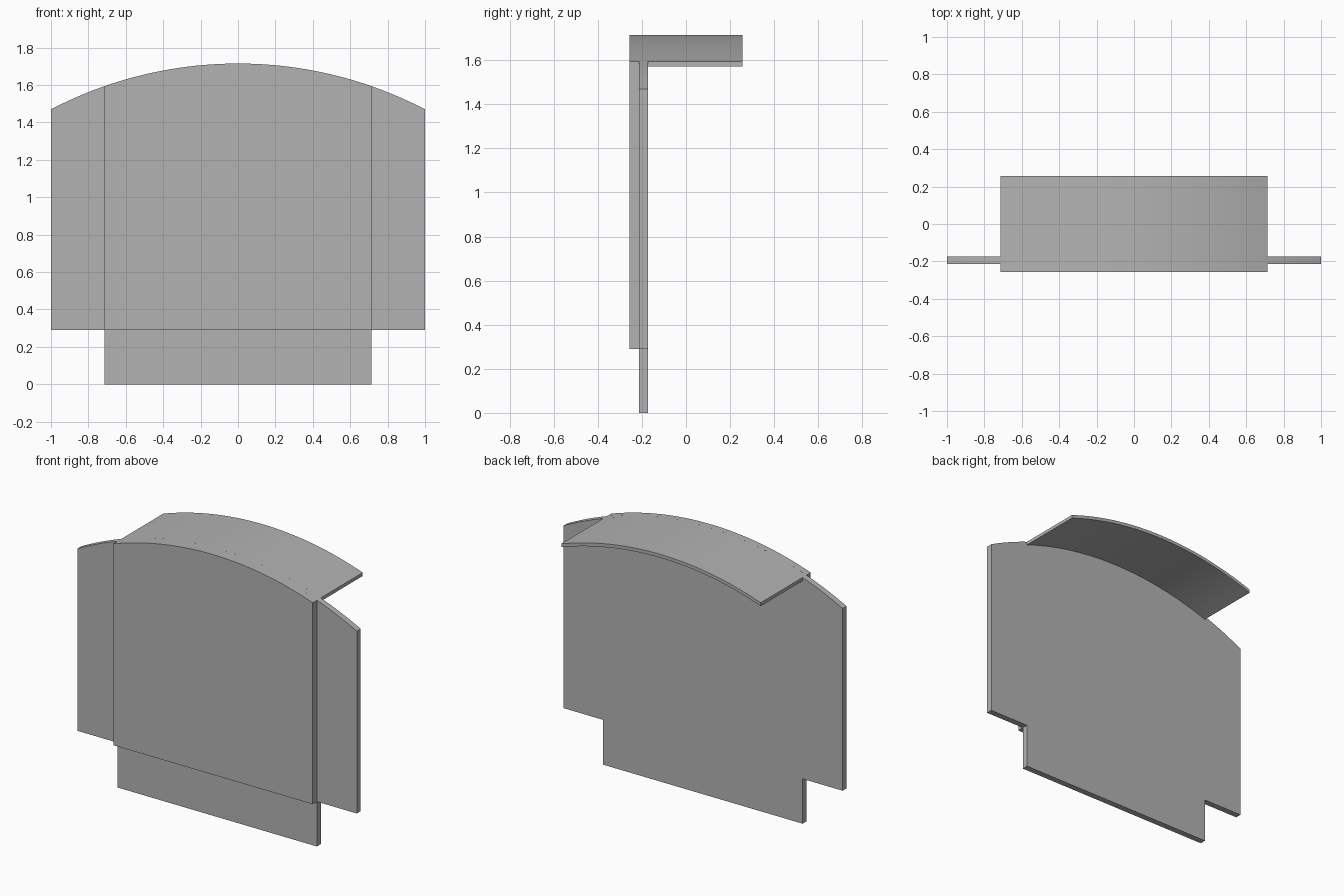
import bpy
import bmesh
import math

if "Cube" in bpy.data.objects:
    bpy.data.objects.remove(bpy.data.objects["Cube"], do_unlink=True)

grey = bpy.data.materials.new("plain grey")
COLOUR = (0.45, 0.45, 0.45, 1)
grey.diffuse_color = COLOUR
grey.use_nodes = True
grey.node_tree.nodes["Principled BSDF"].inputs["Base Color"].default_value = COLOUR

TOP, RADIUS = 1.715, 2.163
HALF, WIDE = 0.714, 1.0


def arc(half, radius=RADIUS, steps=32):
    """Arched top edge from +x to -x, about the shared arch centre."""
    a = math.asin(half / radius)
    angles = [a - 2 * a * i / steps for i in range(steps + 1)]
    return [(radius * math.sin(t), TOP - RADIUS + radius * math.cos(t)) for t in angles]


def extrude_profile(name, outline, y0, y1):
    """Solid made by sweeping an x-z outline from y0 to y1."""
    bm = bmesh.new()
    face = bm.faces.new([bm.verts.new((x, y0, z)) for x, z in outline])
    swept = bmesh.ops.extrude_face_region(bm, geom=[face])["geom"]
    verts = [g for g in swept if isinstance(g, bmesh.types.BMVert)]
    bmesh.ops.translate(bm, verts=verts, vec=(0, y1 - y0, 0))
    bmesh.ops.recalc_face_normals(bm, faces=bm.faces)
    mesh = bpy.data.meshes.new(name)
    bm.to_mesh(mesh)
    bm.free()
    mesh.materials.append(grey)
    obj = bpy.data.objects.new(name, mesh)
    bpy.context.collection.objects.link(obj)
    bpy.ops.object.select_all(action="DESELECT")
    obj.select_set(True)
    bpy.context.view_layer.objects.active = obj
    bpy.ops.object.shade_smooth_by_angle(angle=math.radians(30))
    return obj


FRONT, MID, REAR, BACK = -0.256, -0.213, -0.173, 0.256
SHOULDER = 0.29

# Wide arched panel with a narrower foot
foot = [(-WIDE, SHOULDER), (-HALF, SHOULDER), (-HALF, 0), (HALF, 0),
        (HALF, SHOULDER), (WIDE, SHOULDER)]
extrude_profile("main_panel", arc(WIDE) + foot, MID, REAR)

# Narrower raised plate on the front
extrude_profile("front_plate", arc(HALF) + [(-HALF, SHOULDER), (HALF, SHOULDER)], FRONT, MID)

# Thin curved canopy reaching backward from the top
under = [(x, z - 0.022) for x, z in reversed(arc(HALF))]
extrude_profile("canopy", arc(HALF) + under, REAR, BACK)
